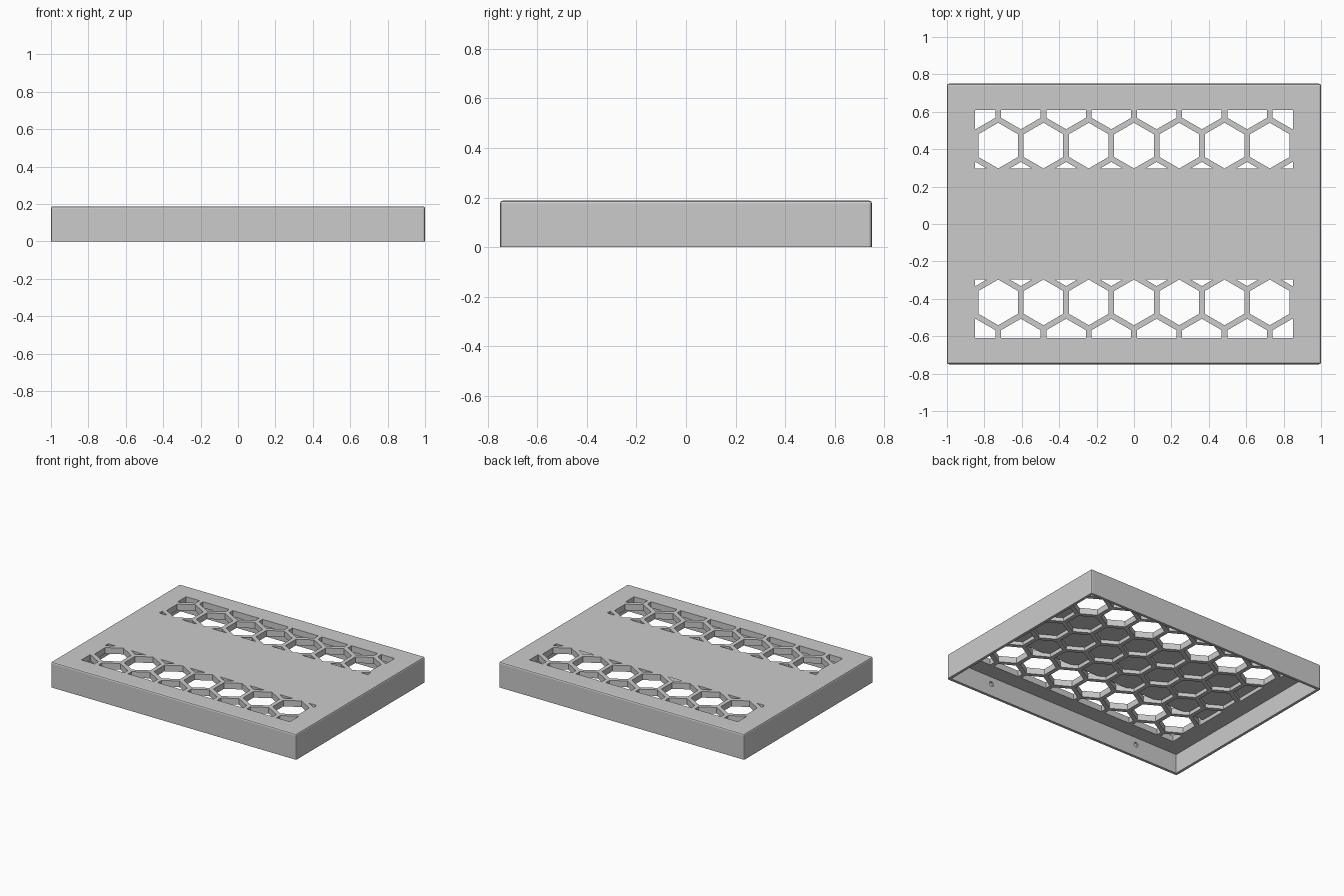
import bpy, bmesh, math
from mathutils import Matrix, Vector

if "Cube" in bpy.data.objects:
    bpy.data.objects.remove(bpy.data.objects["Cube"])

# Overall sizes
HALF_X, HALF_Y, TOP = 1.0, 0.75, 0.188
WALL, CEILING, SKIN = 0.02, 0.143, 0.17
PITCH, RADIUS = 0.242, 0.122
ROW = PITCH * math.sqrt(3) / 2
GRID_X, GRID_Y, BAND_Y = 0.85, 0.61, 0.297

grey = bpy.data.materials.new("plain grey")
grey.use_nodes = True
colour = (0.6, 0.6, 0.6, 1)
grey.diffuse_color = colour
grey.node_tree.nodes["Principled BSDF"].inputs["Base Color"].default_value = colour


def make_object(name, bm):
    mesh = bpy.data.meshes.new(name)
    bmesh.ops.recalc_face_normals(bm, faces=bm.faces)
    bm.to_mesh(mesh)
    bm.free()
    mesh.materials.append(grey)
    obj = bpy.data.objects.new(name, mesh)
    bpy.context.collection.objects.link(obj)
    return obj


def add_box(bm, low, high):
    low, high = Vector(low), Vector(high)
    place = Matrix.Translation((low + high) / 2) @ Matrix.Diagonal((*(high - low), 1))
    bmesh.ops.create_cube(bm, size=1, matrix=place)


def honeycomb(name, y_low, y_high, z_low, z_high):
    """Hexagonal prisms in offset rows, trimmed to a rectangle."""
    bm = bmesh.new()
    for row in range(-3, 4):
        for col in range(-4, 5):
            x, y = (col + 0.5 * (row % 2)) * PITCH, row * ROW
            corners = [math.radians(30 + 60 * k) for k in range(6)]
            bm.faces.new([bm.verts.new((x + RADIUS * math.cos(a),
                                        y + RADIUS * math.sin(a), z_low)) for a in corners])
    for point, normal in (((GRID_X, 0, 0), (1, 0, 0)), ((-GRID_X, 0, 0), (-1, 0, 0)),
                          ((0, y_high, 0), (0, 1, 0)), ((0, y_low, 0), (0, -1, 0))):
        bmesh.ops.bisect_plane(bm, geom=bm.verts[:] + bm.edges[:] + bm.faces[:],
                               plane_co=point, plane_no=normal, clear_outer=True)
    # drop slivers left by trimming, then raise the cells into prisms
    tiny = [f for f in bm.faces if f.calc_area() < 1e-5]
    bmesh.ops.delete(bm, geom=tiny, context='FACES')
    raised = bmesh.ops.extrude_face_region(bm, geom=bm.faces[:], use_keep_orig=True)
    bmesh.ops.translate(bm, vec=(0, 0, z_high - z_low),
                        verts=[v for v in raised["geom"] if isinstance(v, bmesh.types.BMVert)])
    return make_object(name, bm)


def cut(target, cutter):
    cutter.hide_render = True
    mod = target.modifiers.new("cut", 'BOOLEAN')
    mod.operation, mod.solver, mod.object = 'DIFFERENCE', 'EXACT', cutter
    bpy.context.view_layer.objects.active = target
    bpy.ops.object.modifier_apply(modifier=mod.name)
    bpy.data.objects.remove(cutter)


# Outer block with softened upright and top edges
bm = bmesh.new()
add_box(bm, (-HALF_X, -HALF_Y, 0), (HALF_X, HALF_Y, TOP))
soft = [e for e in bm.edges if max(v.co.z for v in e.verts) > 0]
bmesh.ops.bevel(bm, geom=soft, offset=0.011, segments=2, profile=0.5, affect='EDGES')
cover = make_object("vented_cover", bm)

# Hollow underside
bm = bmesh.new()
add_box(bm, (WALL - HALF_X, WALL - HALF_Y, -0.1), (HALF_X - WALL, HALF_Y - WALL, CEILING))
cut(cover, make_object("cavity_cutter", bm))

# Blind honeycomb under the ceiling, and two open vent bands
cut(cover, honeycomb("pocket_cutter", -GRID_Y, GRID_Y, CEILING - 0.05, SKIN))
for side, (low, high) in (("front", (-GRID_Y, -BAND_Y)), ("back", (BAND_Y, GRID_Y))):
    cut(cover, honeycomb(side + "_vent_cutter", low, high, CEILING - 0.05, TOP + 0.05))

# Small round catches inside the long walls
bm = bmesh.new()
for x in (-0.63, 0.63):
    for y in (-1, 1):
        place = Matrix.Translation((x, y * (HALF_Y - WALL), 0.09)) @ Matrix.Rotation(math.pi / 2, 4, 'X')
        bmesh.ops.create_cone(bm, cap_ends=True, segments=16, radius1=0.018, radius2=0.018,
                              depth=0.024, matrix=place)
cut(cover, make_object("catch_cutter", bm))
